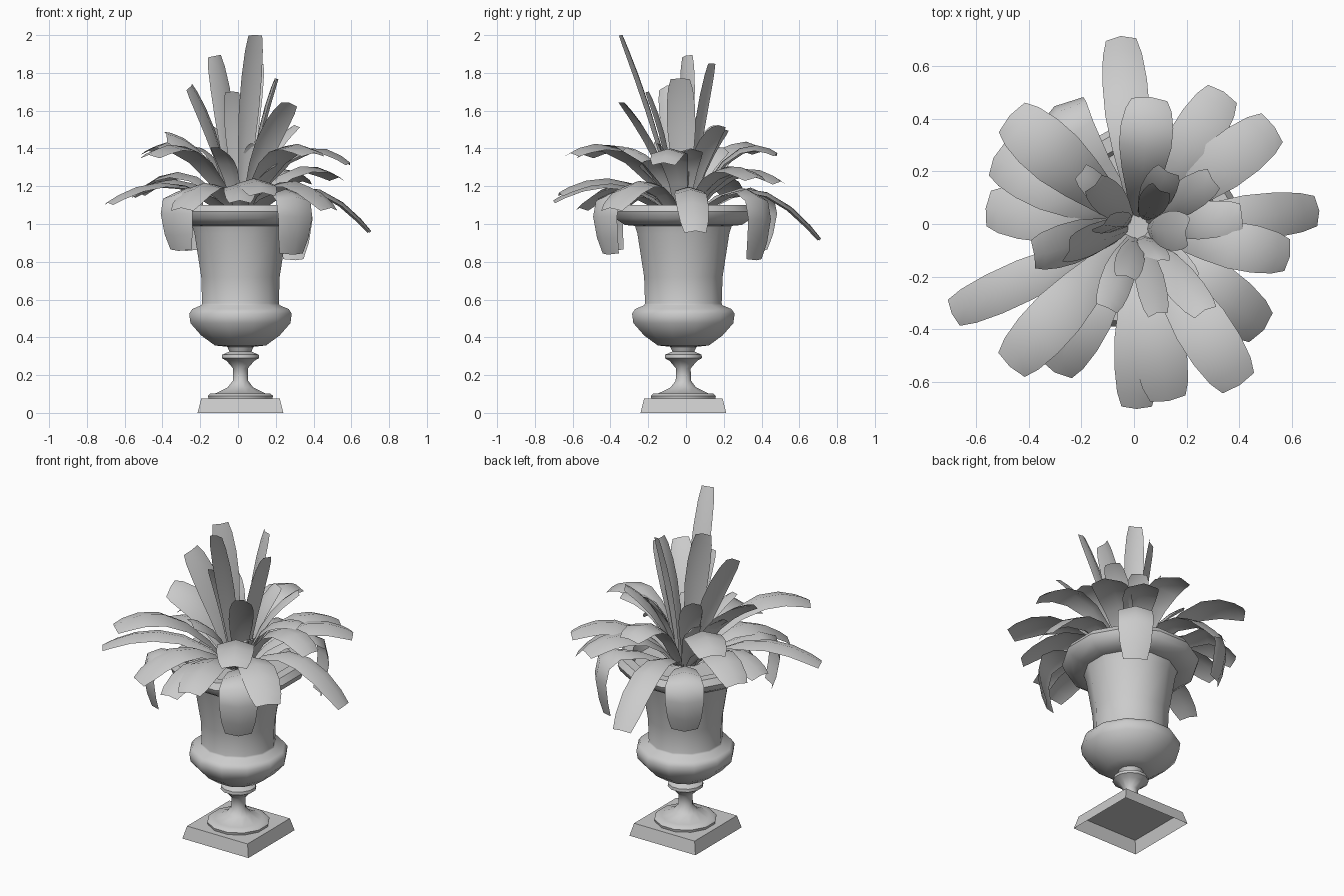
import bpy, bmesh, math
from mathutils import Vector

CX, CY = 0.013, -0.014


def finish(bm, name, angle):
    bmesh.ops.remove_doubles(bm, verts=bm.verts, dist=0.0005)
    me = bpy.data.meshes.new(name)
    bm.to_mesh(me)
    bm.free()
    ob = bpy.data.objects.new(name, me)
    bpy.context.collection.objects.link(ob)
    bpy.ops.object.select_all(action='DESELECT')
    ob.select_set(True)
    bpy.context.view_layer.objects.active = ob
    bpy.ops.object.shade_smooth_by_angle(angle=math.radians(angle))
    return ob


def lathe(name, profile, segs, turn=0.0, angle=50):
    bm = bmesh.new()
    rings = []
    for r, z in profile:
        rings.append([bm.verts.new((CX + r * math.cos(turn + 2 * math.pi * i / segs),
                                    CY + r * math.sin(turn + 2 * math.pi * i / segs), z))
                      for i in range(segs)])
    for a, b in zip(rings, rings[1:]):
        for i in range(segs):
            j = (i + 1) % segs
            bm.faces.new((a[i], a[j], b[j], b[i]))
    bm.faces.new(rings[-1])
    return finish(bm, name, angle)


# square plinth, open underneath
s2 = math.sqrt(2)
lathe("plinth", [(0.227 * s2, 0), (0.208 * s2, 0.075)], 4, math.pi / 4, 20)

# foot, stem, bowl, body and rim
lathe("urn", [(0.175, 0.075), (0.178, 0.09), (0.165, 0.102), (0.135, 0.104), (0.07, 0.135),
              (0.042, 0.17), (0.04, 0.235), (0.075, 0.275), (0.102, 0.29), (0.1, 0.308),
              (0.06, 0.325), (0.072, 0.35), (0.14, 0.357), (0.215, 0.41), (0.274, 0.475),
              (0.281, 0.525), (0.264, 0.55), (0.214, 0.57), (0.21, 0.58), (0.215, 0.72),
              (0.252, 0.95), (0.265, 0.99), (0.32, 0.995), (0.375, 1.03), (0.388, 1.065),
              (0.365, 1.1), (0.31, 1.1), (0.295, 1.05)], 12, math.pi / 12)

# leaf ribbon outline: (position along leaf, relative width)
OUTLINE = [(0, 0.35), (0.2, 0.55), (0.4, 0.82), (0.6, 1.0), (0.78, 1.0), (0.92, 0.88), (1.0, 0.68)]


def leaf(name, x, y, z, width, bow, reach=0.5, twist=0.0):
    """Ribbon from the urn mouth to tip (x, y, z), bowed upward, creased, turned about its length."""
    d = Vector((x - CX, y - CY, 0))
    dist = d.length
    d.normalize()
    across = Vector((-d.y, d.x, 0))
    base = Vector((CX, CY, 1.04)) + d * 0.04
    tip = Vector((x, y, z))
    ctrl = Vector((CX, CY, (1.04 + z) / 2 + bow)) + d * dist * reach
    bm = bmesh.new()
    rows = []
    for t, w in OUTLINE:
        p = base * (1 - t) ** 2 + ctrl * 2 * t * (1 - t) + tip * t * t
        tan = ((ctrl - base) * (1 - t) + (tip - ctrl) * t).normalized()
        up = tan.cross(across)
        side = across * math.cos(twist) - up * math.sin(twist)
        nrm = tan.cross(side)
        h = width * w / 2
        sag = nrm * (-0.2 * h)
        rows.append([bm.verts.new(q) for q in
                     (p - side * h + sag, p - sag * 0.5, p + side * h + sag)])
    for a, b in zip(rows, rows[1:]):
        for i in range(2):
            bm.faces.new((a[i], a[i + 1], b[i + 1], b[i]))
    finish(bm, name, 60)


# spreading leaves: tip x, y, z, width, bow
SPREAD = [
    (-0.05, 0.71, 0.92, 0.17, 0.40), (0.70, 0.05, 0.96, 0.17, 0.38),
    (-0.69, -0.34, 1.11, 0.16, 0.27), (-0.47, 0.41, 1.38, 0.22, 0.35),
    (-0.53, 0.25, 1.16, 0.20, 0.32), (-0.56, 0.06, 1.15, 0.20, 0.25),
    (-0.47, -0.54, 1.36, 0.20, 0.35), (0.01, -0.70, 1.12, 0.17, 0.25),
    (0.13, -0.67, 1.16, 0.20, 0.25), (0.40, -0.61, 1.37, 0.21, 0.34),
    (0.49, -0.40, 1.08, 0.21, 0.32), (0.59, -0.12, 1.32, 0.18, 0.38),
    (0.53, 0.37, 1.24, 0.20, 0.28), (0.06, 0.48, 1.37, 0.20, 0.32),
    (0.34, 0.50, 1.22, 0.19, 0.28), (-0.30, -0.56, 1.08, 0.20, 0.30),
]
# drooping leaves hanging over the rim
DROOP = [
    (-0.31, -0.39, 0.86, 0.22, 0.45), (0.29, -0.41, 0.84, 0.22, 0.45),
    (0.30, 0.37, 0.81, 0.20, 0.48), (-0.27, 0.40, 0.86, 0.22, 0.45),
]
# upright leaves of the crown, with twist
UPRIGHT = [
    (0.09, -0.34, 2.0, 0.11, -0.02, 0), (-0.12, 0.0, 1.89, 0.13, 0.04, 0.8),
    (-0.25, -0.10, 1.73, 0.15, 0.06, 0.7), (0.10, 0.13, 1.85, 0.11, 0.04, 0),
    (0.20, -0.03, 1.77, 0.15, 0.06, 0), (-0.03, -0.20, 1.70, 0.11, 0.08, 0),
    (0.27, -0.33, 1.64, 0.14, 0.08, 0.3), (-0.38, -0.12, 1.47, 0.18, 0.16, 0.5),
    (0.30, 0.17, 1.52, 0.13, 0.12, 0), (0.41, 0.03, 1.39, 0.14, 0.22, 0),
    (-0.15, 0.15, 1.52, 0.13, 0.10, 0), (-0.10, -0.32, 1.40, 0.13, 0.12, 0.3),
    (0.10, -0.14, 1.42, 0.11, 0.08, 0.5), (-0.20, 0.20, 1.40, 0.11, 0.12, -0.4),
    (0.13, 0.20, 1.50, 0.13, 0.10, 0), (-0.22, -0.06, 1.36, 0.12, 0.10, 0.4),
    (0.22, -0.22, 1.33, 0.12, 0.10, -0.4),
]
for kind, table, reach in (("spreading", SPREAD, 0.5), ("drooping", DROOP, 1.4),
                           ("upright", UPRIGHT, 0.36)):
    for i, row in enumerate(table):
        leaf(f"{kind}_leaf_{i + 1}", *row[:5], reach, *row[5:])
